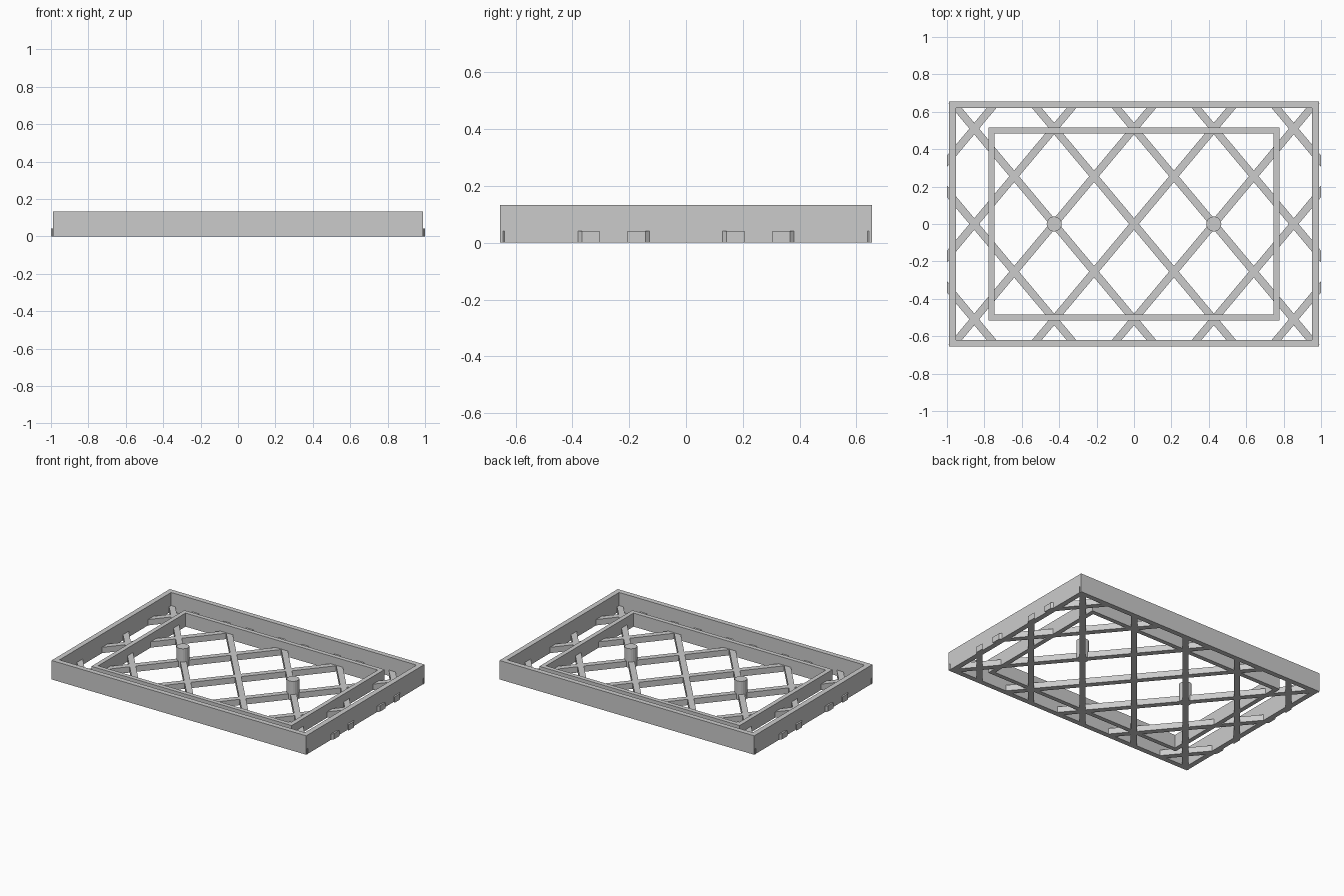
import bpy
import bmesh
from math import atan2, hypot
from mathutils import Matrix, Vector

HALF_X, HALF_Y, TOP = 0.988, 0.655, 0.133
STEP_X, STEP_Y = 0.427, 0.51      # lattice diamond size
BAR_W, BAR_H = 0.04, 0.041

cube = bpy.data.objects.get("Cube")
if cube:
    bpy.data.objects.remove(cube, do_unlink=True)

grey = bpy.data.materials.new("plain grey")
grey.use_nodes = True
grey.diffuse_color = (0.6, 0.6, 0.6, 1)
grey.node_tree.nodes["Principled BSDF"].inputs["Base Color"].default_value = (0.6, 0.6, 0.6, 1)


def add_object(name, bm):
    bmesh.ops.recalc_face_normals(bm, faces=bm.faces)
    mesh = bpy.data.meshes.new(name)
    bm.to_mesh(mesh)
    bm.free()
    mesh.materials.append(grey)
    obj = bpy.data.objects.new(name, mesh)
    bpy.context.collection.objects.link(obj)
    return obj


def add_frame(name, hx, hy, wall, height):
    """Open rectangular wall standing on the ground."""
    bm = bmesh.new()
    corners = [(-1, -1), (1, -1), (1, 1), (-1, 1)]
    loops = []
    for inset, z in [(0, 0), (0, height), (wall, height), (wall, 0)]:
        loops.append([bm.verts.new((sx * (hx - inset), sy * (hy - inset), z))
                      for sx, sy in corners])
    for i in range(4):
        a, b = loops[i], loops[(i + 1) % 4]
        for j in range(4):
            k = (j + 1) % 4
            bm.faces.new((a[j], a[k], b[k], b[j]))
    return add_object(name, bm)


def add_bar(name, x0, lean):
    """Diagonal bar through (x0, 0), trimmed to the lattice rectangle."""
    bm = bmesh.new()
    angle = atan2(STEP_Y, lean * STEP_X)
    matrix = (Matrix.Translation((x0, 0, BAR_H / 2)) @ Matrix.Rotation(angle, 4, "Z")
              @ Matrix.Diagonal((4, BAR_W, BAR_H, 1)))
    bmesh.ops.create_cube(bm, size=1, matrix=matrix)
    for normal, limit in [((1, 0, 0), 1), ((-1, 0, 0), 1),
                          ((0, 1, 0), HALF_Y - 0.01), ((0, -1, 0), HALF_Y - 0.01)]:
        geom = bm.verts[:] + bm.edges[:] + bm.faces[:]
        cut = bmesh.ops.bisect_plane(bm, geom=geom, plane_co=Vector(normal) * limit,
                                     plane_no=normal, clear_outer=True)
        edges = [e for e in cut["geom_cut"] if isinstance(e, bmesh.types.BMEdge)]
        if edges:
            bmesh.ops.holes_fill(bm, edges=edges, sides=0)
    return add_object(name, bm)


def add_post(name, x):
    bm = bmesh.new()
    bmesh.ops.create_cone(bm, cap_ends=True, segments=20, radius1=0.04, radius2=0.04,
                          depth=TOP, matrix=Matrix.Translation((x, 0, TOP / 2)))
    return add_object(name, bm)


# Walls
add_frame("outer_frame", HALF_X, HALF_Y, 0.036, TOP)
add_frame("inner_frame", 0.777, 0.515, 0.031, 0.095)

# Crossed lattice
for k in range(-3, 4):
    add_bar(f"lattice_bar_rising_{k + 4}", k * STEP_X, 1)
    add_bar(f"lattice_bar_falling_{k + 4}", k * STEP_X, -1)

# Round posts on two of the crossings
add_post("left_post", STEP_X)
add_post("right_post", -STEP_X)
